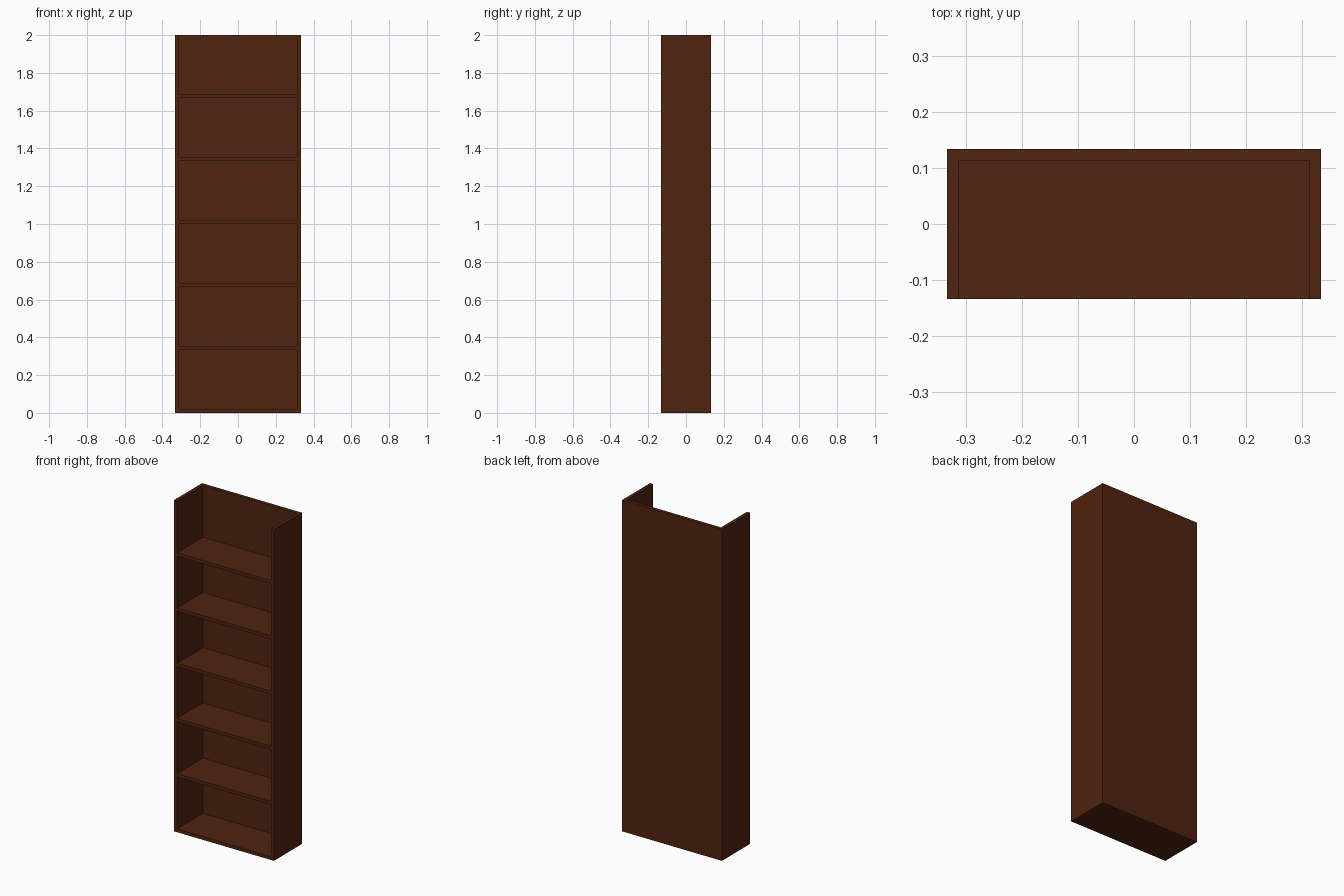
import bpy

if "Cube" in bpy.data.objects:
    bpy.data.objects.remove(bpy.data.objects["Cube"])

W, D, H, T = 0.6667, 0.2667, 2.0, 0.02   # width, depth, height, board thickness
SHELVES = 6

wood = bpy.data.materials.new("dark brown wood")
wood.diffuse_color = (0.08, 0.017, 0.005, 1)
wood.use_nodes = True
wood.node_tree.nodes["Principled BSDF"].inputs["Base Color"].default_value = wood.diffuse_color


def board(name, lo, hi):
    """Box between two corners."""
    bpy.ops.mesh.primitive_cube_add(size=1, location=[(a + b) / 2 for a, b in zip(lo, hi)])
    ob = bpy.context.object
    ob.name = name
    ob.scale = [b - a for a, b in zip(lo, hi)]
    bpy.ops.object.transform_apply(location=False, rotation=False, scale=True)
    ob.data.materials.append(wood)
    return ob


# side panels
board("left_side", (-W / 2, -D / 2, 0), (-W / 2 + T, D / 2, H))
board("right_side", (W / 2 - T, -D / 2, 0), (W / 2, D / 2, H))

# back panel between the sides
board("back_panel", (-W / 2 + T, D / 2 - T, 0), (W / 2 - T, D / 2, H))

# evenly spaced shelves, open top
for i in range(SHELVES):
    z = i * H / SHELVES
    board(f"shelf_{i + 1}", (-W / 2 + T, -D / 2, z), (W / 2 - T, D / 2 - T, z + T))
